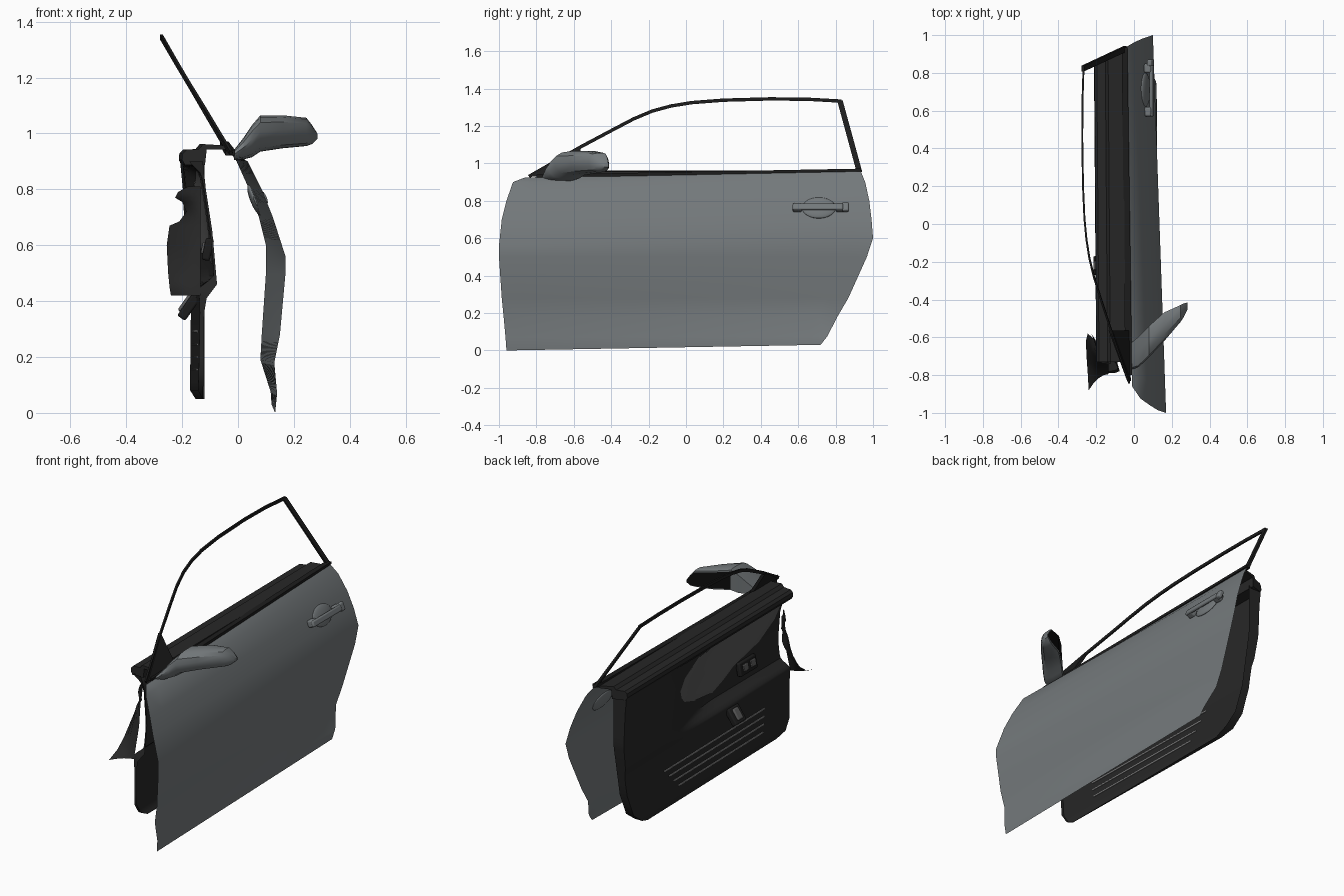
import bpy, math
from mathutils import Vector

if "Cube" in bpy.data.objects:
    bpy.data.objects.remove(bpy.data.objects["Cube"])


def material(name, r, g=None, b=None):
    m = bpy.data.materials.new(name)
    m.diffuse_color = (r, g or r, b or r, 1)
    m.use_nodes = True
    m.node_tree.nodes["Principled BSDF"].inputs["Base Color"].default_value = m.diffuse_color
    return m


PAINT = material("grey_paint", .175, .192, .2)
BLACK = material("black_trim", 0.012)
DARK = material("dark_plastic", 0.02)
INSERT = material("insert_grey", 0.1)
SLAT = material("slat_grey", 0.3)
GLASS = material("mirror_black", 0.004)


def make(name, verts, faces, mat=None, angle=30):
    me = bpy.data.meshes.new(name)
    me.from_pydata([tuple(v) for v in verts], [], faces)
    me.validate()
    ob = bpy.data.objects.new(name, me)
    bpy.context.collection.objects.link(ob)
    if mat:
        me.materials.append(mat)
    bpy.ops.object.select_all(action='DESELECT')
    ob.select_set(True)
    bpy.context.view_layer.objects.active = ob
    bpy.ops.object.mode_set(mode='EDIT')
    bpy.ops.mesh.select_all(action='SELECT')
    bpy.ops.mesh.normals_make_consistent(inside=False)
    bpy.ops.object.mode_set(mode='OBJECT')
    bpy.ops.object.shade_smooth_by_angle(angle=math.radians(angle))
    return ob


def loft(name, rows, mat=None, closed=False, angle=30):
    """Skin equal-length rows; closed rows become a capped solid."""
    n = len(rows[0])
    verts = [p for r in rows for p in r]
    faces = []
    for i in range(len(rows) - 1):
        for j in range(n if closed else n - 1):
            k = (j + 1) % n
            faces.append((i*n + j, i*n + k, (i+1)*n + k, (i+1)*n + j))
    if closed:
        faces += [tuple(range(n)), tuple(range(len(verts) - n, len(verts)))]
    return make(name, verts, faces, mat, angle)


def rect(x0, x1, y0, y1, z0, z1=None):
    """Four-point section: constant y when y0 == y1, else constant z."""
    if y0 == y1:
        return [(x0, y0, z0), (x1, y0, z0), (x1, y0, z1), (x0, y0, z1)]
    return [(x0, y0, z0), (x1, y0, z0), (x1, y1, z0), (x0, y1, z0)]


def box(name, loc, size, rot=(0, 0, 0), bevel=0.008, mat=PAINT):
    bpy.ops.mesh.primitive_cube_add(size=1, location=loc, rotation=rot)
    ob = bpy.context.object
    ob.name, ob.scale = name, size
    bpy.ops.object.transform_apply(location=False, rotation=False, scale=True)
    m = ob.modifiers.new("round", 'BEVEL')
    m.width, m.segments = bevel, 3
    ob.data.materials.append(mat)
    bpy.ops.object.shade_smooth_by_angle(angle=math.radians(35))
    return ob


def interp(table, z):
    if z <= table[0][0]:
        return table[0][1]
    for (a, va), (b, vb) in zip(table, table[1:]):
        if z <= b:
            return va + (vb - va) * (z - a) / (b - a)
    return table[-1][1]


def step(a, b, v):
    t = min(1, max(0, (v - a) / (b - a)))
    return t * t * (3 - 2 * t)


# Outer skin: front edge point and rear edge point for each level
edges = [((-.01, -.86, .925), (-.045, .935, .957)), ((.035, -.925, .9), (-.005, .958, .9)),
         ((.085, -.96, .8), (.04, .98, .8)), ((.125, -.985, .7), (.075, .992, .7)),
         ((.17, -1, .56), (.1, 1, .6)), ((.17, -1, .5), (.1, .967, .5)),
         ((.15, -.985, .28), (.085, .868, .28)), ((.13, -.975, .18), (.08, .815, .19)),
         ((.14, -.965, .07), (.117, .755, .075)), ((.133, -.96, 0), (.12, .72, .03))]
loft("door_skin", [[Vector(a).lerp(Vector(b), i / 16) for i in range(17)] for a, b in edges], PAINT, angle=40)

# Inner trim panel: base section with a bowl recessed toward the front
BASE = [(.05, -.14), (.08, -.158), (.25, -.154), (.4, -.152), (.46, -.165), (.6, -.172), (.8, -.18), (.9, -.19)]
DEEP = [(.46, -.082), (.65, -.1), (.8, -.122), (.9, -.14)]
FRONT = [(.05, -.68), (.08, -.74), (.14, -.78), (.42, -.79), (.6, -.74), (.8, -.72), (.94, -.75)]
REAR = [(.05, .58), (.08, .66), (.14, .74), (.28, .8), (.6, .86), (.94, .86)]
BACK = [(.05, -.125), (.4, -.12), (.46, -.075), (.65, -.092), (.8, -.115), (.94, -.13)]


def panel_x(y, z):
    main = interp(BASE, z) - .02 * y
    bowl = step(.43, .5, z) * (1 - step(.85, .905, z)) * (1 - step(-.15, .45, y))
    return main + (interp(DEEP, z) - main) * bowl


levels = [.05, .06, .08, .11, .14, .2, .28, .36, .41, .43, .445, .46, .475, .49, .52, .58,
          .61, .65, .69, .72, .76, .8, .84, .86, .875, .89, .9]
rows = []
for z in [.05] + levels:
    f, r = interp(FRONT, z), interp(REAR, z)
    ys = [f + (r - f) * i / 36 for i in range(37)]
    back = interp(BACK, z)
    mid = [((panel_x(y, z) if rows else -.125), y, z) for y in ys]
    rows.append([(back, f, z)] + mid + [(-.12, r, z)])
loft("inner_panel", rows, DARK, angle=40)

# Top ledge capping the panel
ledge = [(-.2, .888), (-.21, .905), (-.208, .928), (-.195, .942), (-.15, .944), (-.135, .962), (-.055, .957),
         (-.055, .943), (-.122, .943), (-.128, .888)]
loft("panel_top_ledge", [[(x + d, y + .05 * (x + .2) / .15 * e, z) for x, z in ledge]
                         for y, d, e in ((-.73, .01, 0), (.862, -.002, 1))], DARK, True)

# Front flap of the panel, cut out by a round notch
flap = [(.42, -.24, -.88), (.45, -.245, -.79), (.5, -.25, -.72), (.6, -.255, -.62), (.67, -.245, -.58), (.685, -.21, -.61),
        (.72, -.185, -.65), (.755, -.2, -.62), (.77, -.225, -.58), (.79, -.215, -.6), (.81, -.18, -.65)]
rows = []
for z, x, y in flap:
    x0, y0 = -.135, interp(FRONT, z) - .005
    rows.append([(x0 + (x - x0) * t, y0 + (y - y0) * t * t, z) for t in (0, .25, .5, .75, 1)])
loft("panel_front_flap", rows, DARK, angle=40)

# Light insert laid over the bowl in concentric rings
outline = [(-.71, .845), (-.57, .865), (-.42, .872), (-.25, .875), (-.1, .87), (.1, .84), (.25, .78), (.3, .72), (.28, .67),
           (.24, .63), (.1, .575), (-.12, .53), (-.22, .57), (-.31, .62), (-.54, .68), (-.67, .77)]
cy, cz, n, rings = -.1, .72, len(outline), 10
verts = []
for k in range(rings):
    s = 1 - k / rings
    for y, z in outline:
        yy, zz = cy + (y - cy) * s, cz + (z - cz) * s
        verts.append((panel_x(yy, zz) - (.007 if k else .002), yy, zz))
verts.append((panel_x(cy, cz) - .007, cy, cz))
faces = [(k*n + j, k*n + (j+1) % n, (k+1)*n + (j+1) % n, (k+1)*n + j) for k in range(rings - 1) for j in range(n)]
faces += [((rings-1)*n + j, (rings-1)*n + (j+1) % n, rings*n) for j in range(n)]
make("panel_insert", verts, faces, INSERT, 50)

# Lower slats, switches and pull pocket
for i in range(4):
    y, z = -.05 - .02 * i, .29 - .045 * i
    box("speaker_slat", (panel_x(y, z), y, z), (.008, .98 - .05 * i, .008), (0, 0, .02), .002, SLAT)
box("switch_plate", (-.108, -.42, .585), (.03, .16, .08), (0, math.radians(12), 0), mat=BLACK)
for y in (-.46, -.39):
    box("window_switch", (-.124, y, .59), (.012, .045, .04), (0, math.radians(12), 0), .004, INSERT)
box("pull_pocket", (-.175, -.22, .38), (.035, .1, .1), (0, math.radians(35), 0), mat=BLACK)
box("pull_handle", (-.188, -.22, .392), (.02, .05, .07), (0, math.radians(35), 0), mat=INSERT)

# Window frame rail, following a lean inward with height
rail = [(-.84, .93), (-.7, 1.01), (-.56, 1.09), (-.4, 1.175), (-.28, 1.238), (-.18, 1.28), (-.08, 1.307), (.03, 1.325),
        (.2, 1.338), (.45, 1.345), (.65, 1.343), (.83, 1.333)]
lean = [(.93, -.025), (1.0, -.068), (1.1, -.128), (1.2, -.19), (1.345, -.274)]
rows = []
for i, (y, z) in enumerate(rail):
    a, b = rail[max(0, i - 1)], rail[min(len(rail) - 1, i + 1)]
    t = Vector((b[0] - a[0], b[1] - a[1])).normalized() * .009
    x = interp(lean, z)
    rows.append([(x - .005, y - t.y, z + t.x), (x + .005, y - t.y, z + t.x),
                 (x + .005, y + t.y, z - t.x), (x - .005, y + t.y, z - t.x)])
loft("window_rail", rows, BLACK, True)
loft("window_rear_post", [rect(-.056, -.04, .912, .942, .955), rect(-.278, -.264, .808, .838, 1.336)], BLACK, True)

# Belt strips and corner triangle
loft("belt_strip", [rect(-.045, -.01, -.8, -.8, .922, .94), rect(-.065, -.035, .935, .935, .957, .972)], BLACK, True)
tri = [(-.83, .93), (-.565, 1.09), (-.565, .935)]
loft("mirror_triangle", [[(interp(lean, z) + d, y, z) for y, z in tri] for d in (-.012, .008)], BLACK, True)

# Side mirror: D-shaped sections running outward
shape = [(1, .04), (.9, 0), (.5, .01), (.2, .1), (.05, .3), (0, .55), (.06, .8), (.25, .95), (.55, 1), (.9, 1), (1, .96)]
secs = [(-.015, -.77, -.63, .905, .94), (.02, -.76, -.6, .907, .985), (.05, -.735, -.57, .915, 1.03),
        (.08, -.705, -.54, .935, 1.065), (.16, -.62, -.468, .947, 1.065), (.245, -.52, -.43, .955, 1.056),
        (.265, -.49, -.42, .962, 1.03), (.284, -.45, -.415, .98, 1.0)]
loft("mirror_housing", [[(x, a + (b - a) * u, c + (d - c) * v) for u, v in shape] for x, a, b, c, d in secs], PAINT, True, 32)
loft("mirror_glass", [[(x, b + .004, c + (d - c) * v) for v in (.1, .9)] for x, a, b, c, d in secs[3:]], GLASS)

# Exterior handle: cup, grip, end mounts and lock cap
tilt = (0, math.radians(-22), 0)
bpy.ops.mesh.primitive_uv_sphere_add(segments=32, ring_count=16, radius=1, location=(.06, .71, .762), rotation=tilt)
cup = bpy.context.object
cup.name, cup.scale = "handle_cup", (.016, .09, .06)
cup.data.materials.append(PAINT)
bpy.ops.object.shade_smooth()
box("handle_grip", (.094, .705, .768), (.018, .27, .036), tilt, .008)
for y in (.595, .825):
    box("handle_mount", (.077, y, .764), (.04, .05, .042), tilt, .01)
box("handle_lock_cap", (.088, .853, .767), (.026, .035, .05), tilt, .008)
